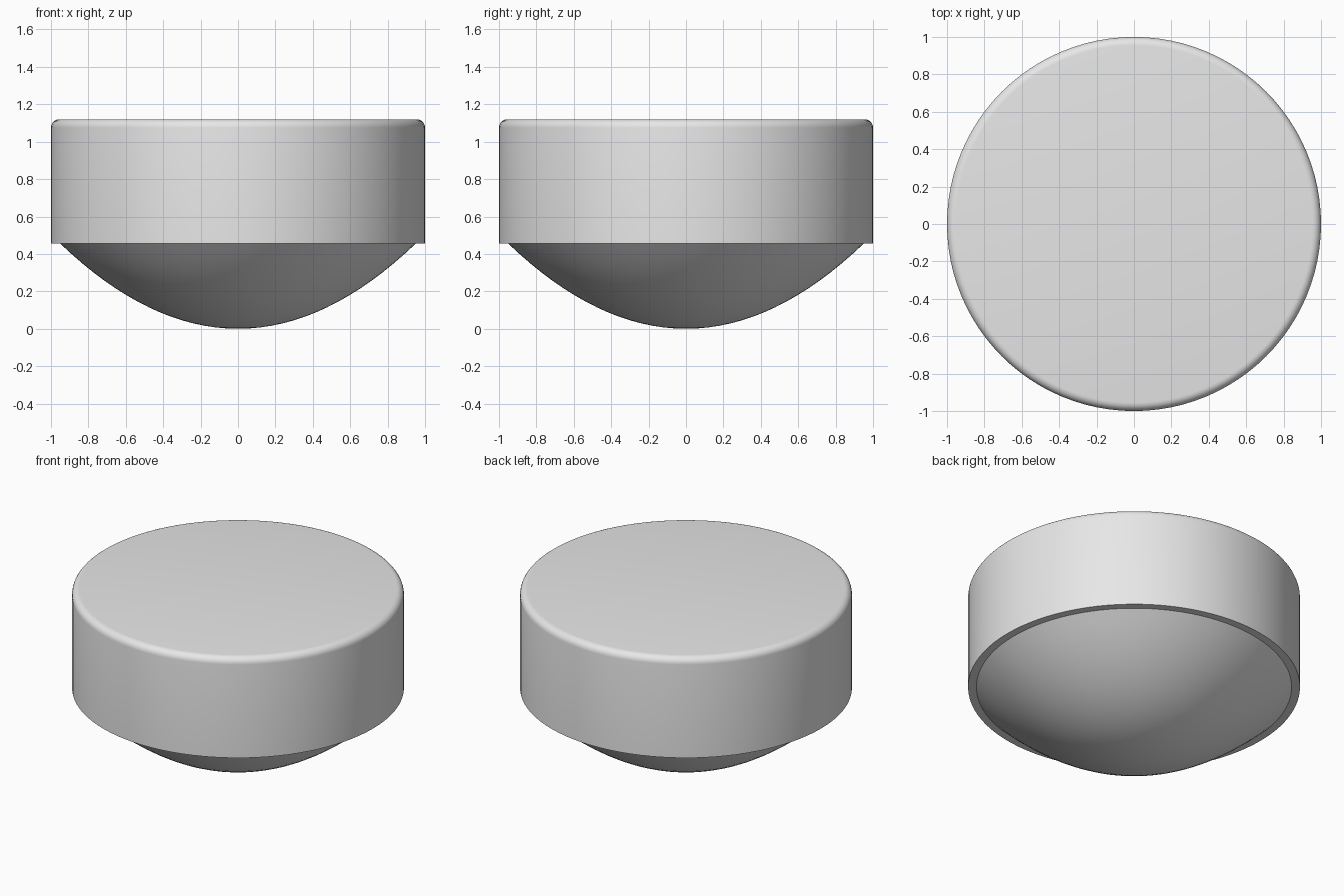
import bpy, bmesh, math

cube = bpy.data.objects.get("Cube")
if cube:
    bpy.data.objects.remove(cube, do_unlink=True)

grey = bpy.data.materials.new("light grey")
grey.use_nodes = True
colour = (0.8, 0.8, 0.8, 1)
grey.diffuse_color = colour
grey.node_tree.nodes["Principled BSDF"].inputs["Base Color"].default_value = colour

BASE, TOP, RADIUS, BEVEL = 0.455, 1.12, 1.0, 0.045
DOME_RADIUS = 0.95


def lathe(name, profile, steps=96):
    """Spin an (r, z) profile around z into a smooth-shaded object."""
    bm = bmesh.new()
    verts = [bm.verts.new((r, 0, z)) for r, z in profile]
    edges = [bm.edges.new(pair) for pair in zip(verts, verts[1:])]
    bmesh.ops.spin(bm, geom=verts + edges, cent=(0, 0, 0), axis=(0, 0, 1),
                   angle=math.tau, steps=steps)
    bmesh.ops.remove_doubles(bm, verts=bm.verts, dist=0.0001)
    bmesh.ops.recalc_face_normals(bm, faces=bm.faces)
    mesh = bpy.data.meshes.new(name)
    bm.to_mesh(mesh)
    bm.free()
    mesh.materials.append(grey)
    obj = bpy.data.objects.new(name, mesh)
    bpy.context.collection.objects.link(obj)
    bpy.ops.object.select_all(action="DESELECT")
    obj.select_set(True)
    bpy.context.view_layer.objects.active = obj
    bpy.ops.object.shade_smooth_by_angle(angle=math.radians(35))
    return obj


# Drum with a rounded top edge and a flat underside
corner = [(RADIUS - BEVEL + BEVEL * math.cos(a), TOP - BEVEL + BEVEL * math.sin(a))
          for a in (math.radians(15 * i) for i in range(7))]
lathe("drum", [(0, BASE), (RADIUS, BASE)] + corner + [(0, TOP)])

# Parabolic bowl bulging below the drum
RINGS = 16
bowl = [(DOME_RADIUS * i / RINGS, BASE * (i / RINGS) ** 2) for i in range(RINGS + 1)]
lathe("bowl", bowl + [(0, BASE + 0.01)])
